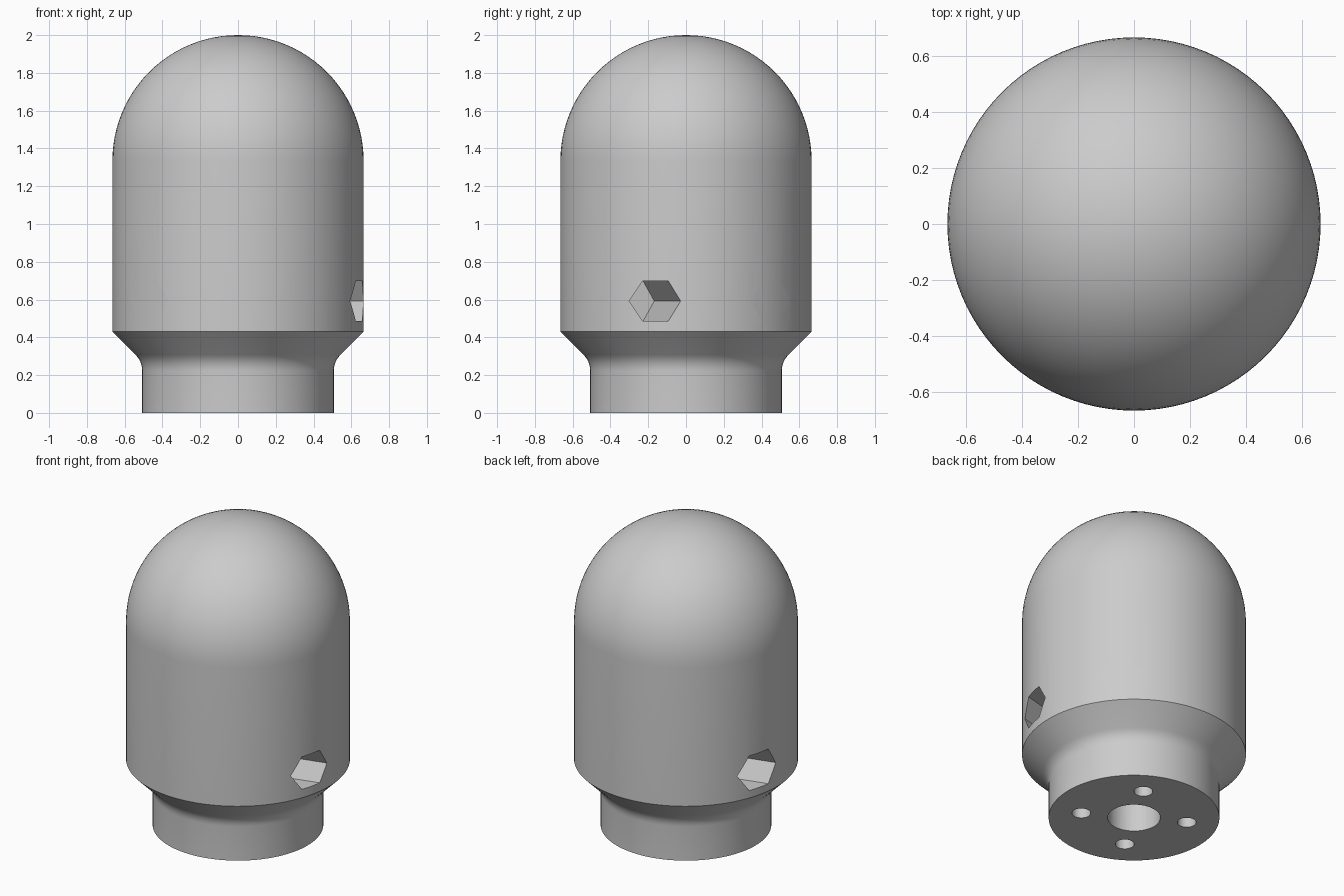
import bpy, bmesh
from math import sin, cos, pi, radians
from mathutils import Matrix, Vector

default = bpy.data.objects.get("Cube")
if default:
    bpy.data.objects.remove(default, do_unlink=True)

grey = bpy.data.materials.new("plain_grey")
grey.use_nodes = True
colour = (0.6, 0.6, 0.6, 1)
grey.diffuse_color = colour
grey.node_tree.nodes["Principled BSDF"].inputs["Base Color"].default_value = colour

R = 0.665          # body radius
NECK = 0.507       # neck radius
RIM = 0.43         # height of the lower body edge
TILT = radians(14.5)


def add_object(name, bm):
    bmesh.ops.recalc_face_normals(bm, faces=bm.faces)
    mesh = bpy.data.meshes.new(name)
    bm.to_mesh(mesh)
    bm.free()
    obj = bpy.data.objects.new(name, mesh)
    bpy.context.collection.objects.link(obj)
    mesh.materials.append(grey)
    return obj


def lathe(name, profile, steps):
    bm = bmesh.new()
    verts = [bm.verts.new((r, 0, z)) for r, z in profile]
    edges = [bm.edges.new(pair) for pair in zip(verts, verts[1:])]
    bmesh.ops.spin(bm, geom=verts + edges, cent=(0, 0, 0), axis=(0, 0, 1),
                   angle=2 * pi, steps=steps, use_merge=True)
    bmesh.ops.remove_doubles(bm, verts=bm.verts, dist=0.0001)
    return add_object(name, bm)


def prism(name, radius, sides, low, high, matrix):
    bm = bmesh.new()
    ring = [bm.verts.new((radius * cos(2 * pi * i / sides),
                          radius * sin(2 * pi * i / sides), low)) for i in range(sides)]
    base = bm.faces.new(ring)
    top = bmesh.ops.extrude_face_region(bm, geom=[base], use_keep_orig=True)["geom"]
    bmesh.ops.translate(bm, vec=(0, 0, high - low),
                        verts=[g for g in top if isinstance(g, bmesh.types.BMVert)])
    bm.transform(matrix)
    obj = add_object(name, bm)
    obj.hide_render = True
    return obj


# Domed body on a filleted neck
fillet = 0.12
corner = RIM - (R - NECK)
start = corner - fillet * 0.414
profile = [(0, 0), (NECK, 0)]
for i in range(7):
    a = radians(45) * i / 6
    profile.append((NECK + fillet * (1 - cos(a)), start + fillet * sin(a)))
profile.append((R, RIM))
for i in range(25):
    a = pi / 2 * i / 24
    profile.append((R * cos(a) if i < 24 else 0, 2 - R + R * sin(a)))
body = lathe("domed_body", profile, 96)

# Central shaft bore and four mounting holes in the underside
cutters = [prism("shaft_cutter", 0.157, 48, -0.1, 1.0, Matrix())]
for i in range(4):
    a = radians(60 + 90 * i)
    place = Matrix.Translation((0.318 * cos(a), 0.318 * sin(a), 0))
    cutters.append(prism("mount_cutter", 0.056, 24, -0.1, 0.4, place))

# Two parallel cross bolts, each with a hexagonal pocket at either end
across = Vector((-sin(TILT), cos(TILT), 0))
along = Vector((cos(TILT), sin(TILT), 0))
turn = Matrix((across, (0, 0, 1), along)).transposed().to_4x4()
for side in (-1, 1):
    place = Matrix.Translation(across * side * 0.317 + Vector((0, 0, 0.592))) @ turn
    cutters.append(prism("head_pocket_cutter", 0.123, 6, 0.08, 0.9, place))
    cutters.append(prism("nut_pocket_cutter", 0.131, 6, -0.9, -0.08, place))
    cutters.append(prism("bolt_cutter", 0.05, 24, -0.15, 0.15, place))

# Cut every opening, then drop the cutters
bpy.context.view_layer.objects.active = body
for cutter in cutters:
    mod = body.modifiers.new("opening", "BOOLEAN")
    mod.operation = "DIFFERENCE"
    mod.solver = "EXACT"
    mod.object = cutter
    bpy.ops.object.modifier_apply(modifier=mod.name)
    bpy.data.objects.remove(cutter, do_unlink=True)

bpy.ops.object.select_all(action="DESELECT")
body.select_set(True)
bpy.ops.object.shade_smooth_by_angle(angle=radians(30))
